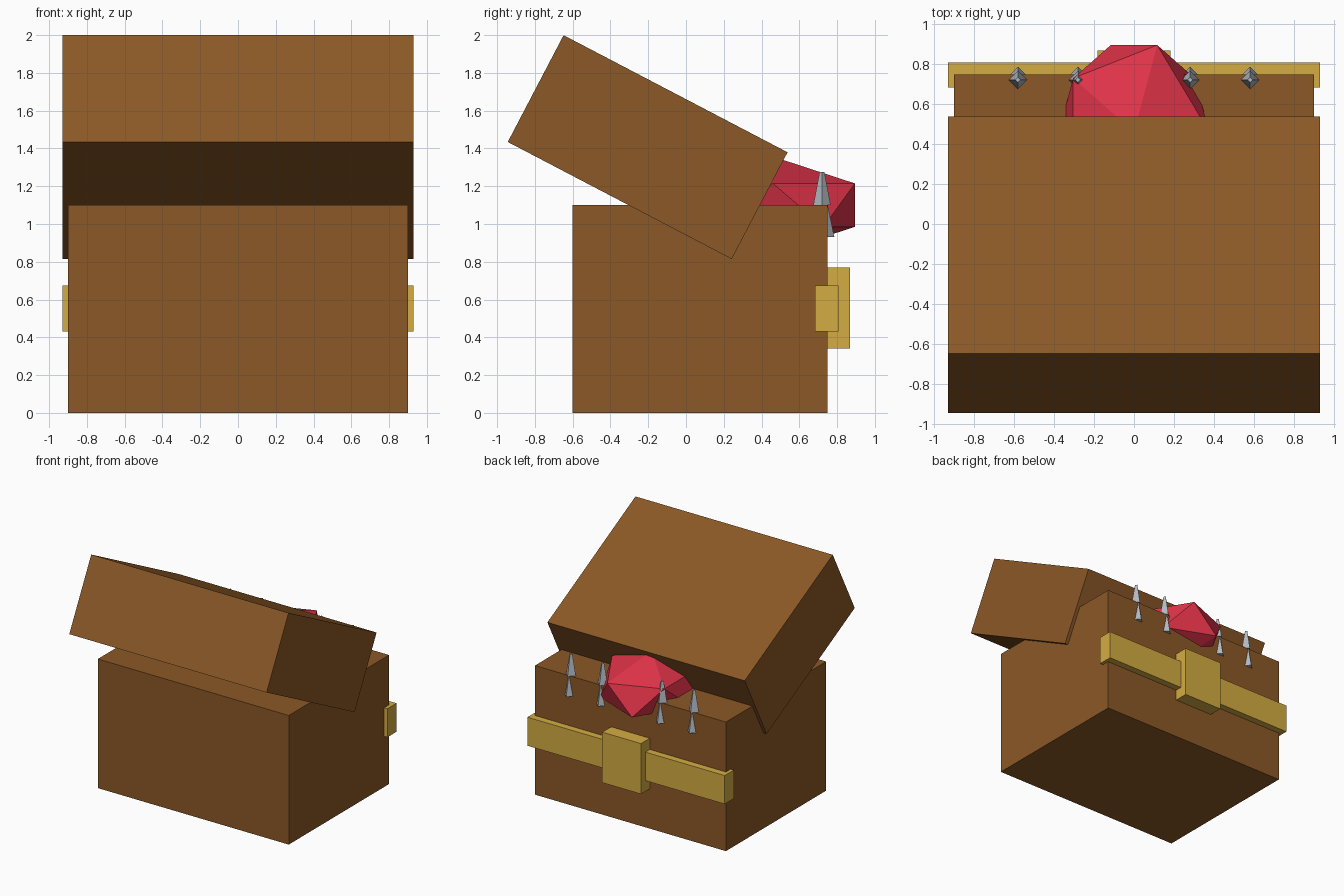
import bpy
from math import radians

cube = bpy.data.objects.get("Cube")
if cube:
    bpy.data.objects.remove(cube, do_unlink=True)


def linear(c):
    c /= 255
    return c / 12.92 if c <= 0.04045 else ((c + 0.055) / 1.055) ** 2.4


def material(name, *rgb):
    mat = bpy.data.materials.new(name)
    color = (*[linear(c) for c in rgb], 1)
    mat.use_nodes = True
    mat.diffuse_color = color
    bsdf = next(n for n in mat.node_tree.nodes if n.type == 'BSDF_PRINCIPLED')
    bsdf.inputs["Base Color"].default_value = color
    return mat


wood = material("brown_wood", 139, 88, 38)
gold = material("gold_metal", 212, 172, 66)
red = material("red_tongue", 224, 51, 72)
steel = material("pale_grey", 178, 186, 194)


def finish(name, mat):
    obj = bpy.context.object
    obj.name = name
    obj.data.materials.append(mat)
    return obj


def box(name, mat, center, size, tilt=0):
    bpy.ops.mesh.primitive_cube_add(size=1, location=center, rotation=(radians(tilt), 0, 0))
    obj = finish(name, mat)
    obj.scale = size
    return obj


def spike(name, x, y, bottom, height, radius):
    bpy.ops.mesh.primitive_cone_add(vertices=4, radius1=radius, radius2=0.013,
                                    depth=height, location=(x, y, bottom + height / 2))
    return finish(name, steel)


# Chest body and tilted open lid
box("chest_body", wood, (0, 0.073, 0.55), (1.8, 1.35, 1.1))
box("chest_lid", wood, (-0.0, -0.203, 1.407), (1.86, 1.338, 0.638), tilt=-27.6)

# Metal band and lock plate
box("metal_band", gold, (0, 0.745, 0.553), (1.86, 0.124, 0.243))
box("lock_plate", gold, (0, 0.785, 0.555), (0.365, 0.165, 0.43))

# Faceted tongue hanging over the rim
bpy.ops.mesh.primitive_ico_sphere_add(subdivisions=1, radius=1, location=(0, 0.46, 1.1))
tongue = finish("tongue", red)
tongue.scale = (0.42, 0.51, 0.257)

# Teeth: an upper and a lower spike at each place along the rim
for side in (-1, 1):
    label = "left" if side > 0 else "right"
    for place, x in (("inner", 0.28), ("outer", 0.58)):
        spike(f"upper_tooth_{place}_{label}", side * x, 0.72, 1.1, 0.175, 0.046)
        spike(f"lower_tooth_{place}_{label}", side * x, 0.736, 0.932, 0.175, 0.049)
